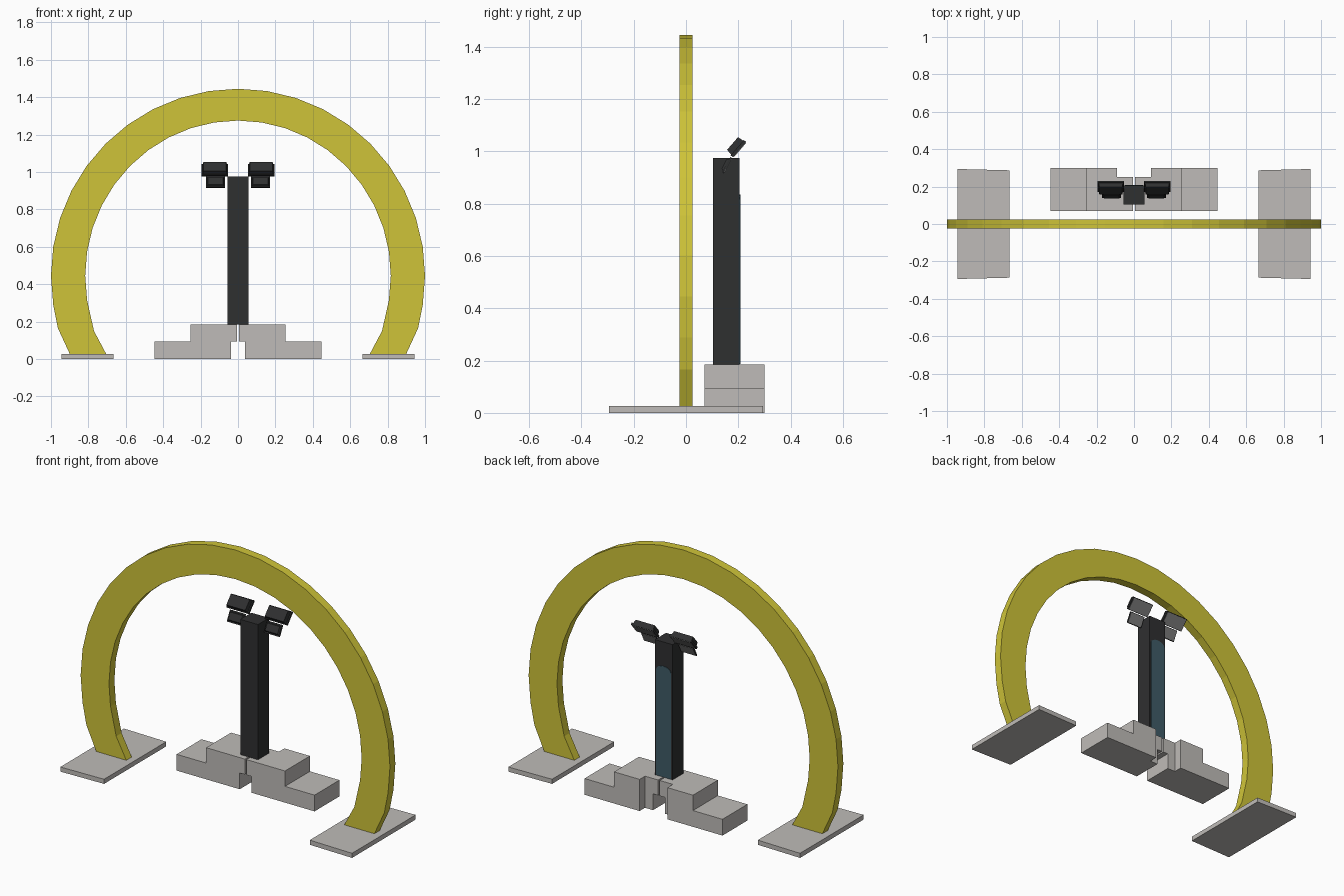
import bpy, bmesh, math
from mathutils import Vector

if "Cube" in bpy.data.objects:
    bpy.data.objects.remove(bpy.data.objects["Cube"])


def mat(name, c):
    m = bpy.data.materials.new(name)
    m.diffuse_color = (*c, 1)
    m.use_nodes = True
    m.node_tree.nodes["Principled BSDF"].inputs["Base Color"].default_value = m.diffuse_color
    return m


YELLOW = mat("yellow", (0.62, 0.55, 0.04))
STONE = mat("stone grey", (0.52, 0.50, 0.48))
BLACK = mat("black", (0.028, 0.029, 0.030))
TEAL = mat("dark teal", (0.05, 0.105, 0.135))
SCREEN = mat("screen grey", (0.22, 0.22, 0.22))


def loft(name, a, b, m):
    """Closed solid between two matching outlines."""
    bm = bmesh.new()
    va = [bm.verts.new(p) for p in a]
    vb = [bm.verts.new(p) for p in b]
    n = len(va)
    bm.faces.new(va)
    bm.faces.new(vb[::-1])
    for i in range(n):
        j = (i + 1) % n
        bm.faces.new((va[j], va[i], vb[i], vb[j]))
    bmesh.ops.recalc_face_normals(bm, faces=bm.faces)
    me = bpy.data.meshes.new(name)
    bm.to_mesh(me)
    bm.free()
    me.materials.append(m)
    ob = bpy.data.objects.new(name, me)
    bpy.context.collection.objects.link(ob)
    return ob


def prism_xz(name, pts, y0, y1, m):
    return loft(name, [(x, y0, z) for x, z in pts], [(x, y1, z) for x, z in pts], m)


def prism_xy(name, pts, z0, z1, m):
    return loft(name, [(x, y, z0) for x, y in pts], [(x, y, z1) for x, y in pts], m)


# Arch: open ring with feet cut level on the plates
def arc(rx, rz, foot):
    half = [(rx * math.sin(math.radians(9 * i)), 0.445 + rz * math.cos(math.radians(9 * i)))
            for i in range(12)] + foot
    return [(-x, z) for x, z in half[:0:-1]] + half


outer = arc(1.0, 1.0, [(0.963, 0.165), (0.897, 0.022)])
inner = arc(0.817, 0.83, [(0.77, 0.15), (0.702, 0.022)])
bm = bmesh.new()
rings = [[bm.verts.new((x, y, z)) for x, z in pts]
         for pts, y in ((outer, -0.025), (inner, -0.025), (inner, 0.025), (outer, 0.025))]
for k in range(4):
    p, q = rings[k], rings[(k + 1) % 4]
    for i in range(len(p) - 1):
        bm.faces.new((p[i], p[i + 1], q[i + 1], q[i]))
for i in (0, -1):
    bm.faces.new([r[i] for r in rings])
bmesh.ops.recalc_face_normals(bm, faces=bm.faces)
me = bpy.data.meshes.new("arch")
bm.to_mesh(me)
bm.free()
me.materials.append(YELLOW)
bpy.context.collection.objects.link(bpy.data.objects.new("arch", me))


def slab(name, s, cx, cy, cz, u, n, d0, d1, w0, h0, w1, h1, m):
    """Tapered box on a tilted frame: u runs up the screen, n out of its back."""
    c, u, n = Vector((s * cx, cy, cz)), Vector((0, *u)).normalized(), Vector((0, *n)).normalized()

    def rect(d, w, h):
        return [c + n * d + Vector((i * w / 2, 0, 0)) + u * (j * h / 2)
                for i, j in ((-1, -1), (1, -1), (1, 1), (-1, 1))]
    loft(name, rect(d0, w0, h0), rect(d1, w1, h1), m)


for s, side in ((-1, "left"), (1, "right")):
    # Foot plates under the arch
    prism_xy(side + "_foot_plate", [(s * x, y) for x, y in
             ((0.943, -0.294), (0.943, 0.294), (0.665, 0.287), (0.665, -0.287))],
             0, 0.027, STONE)
    # Stepped pedestal half, with a notch at the back
    lower = ((0.446, 0.07), (0.446, 0.3), (0.09, 0.3), (0.09, 0.25), (0.038, 0.25), (0.038, 0.07))
    upper = ((0.255, 0.07), (0.255, 0.3), (0.09, 0.3), (0.09, 0.25), (0.005, 0.25), (0.005, 0.07))
    prism_xy(side + "_pedestal_step", [(s * x, y) for x, y in lower], 0, 0.095, STONE)
    prism_xy(side + "_pedestal_top", [(s * x, y) for x, y in upper], 0.095, 0.185, STONE)

    # Upper display: rim, tapered housing, screen
    f = ((0.05, 0.058), (-0.058, 0.05))
    slab(side + "_display_rim", s, 0.124, 0.205, 1.006, *f, 0, 0.012, 0.143, 0.077, 0.143, 0.077, BLACK)
    slab(side + "_display_housing", s, 0.124, 0.205, 1.006, *f, 0.012, 0.036, 0.13, 0.07, 0.122, 0.064, BLACK)
    slab(side + "_display_screen", s, 0.124, 0.205, 1.006, *f, -0.002, 0.002, 0.134, 0.07, 0.134, 0.07, SCREEN)
    # Lower display
    f = ((0.031, 0.06), (-0.06, 0.031))
    slab(side + "_small_rim", s, 0.12, 0.16, 0.945, *f, 0, 0.007, 0.1, 0.066, 0.1, 0.066, BLACK)
    slab(side + "_small_housing", s, 0.12, 0.16, 0.945, *f, 0.007, 0.016, 0.09, 0.052, 0.08, 0.042, BLACK)
    slab(side + "_small_screen", s, 0.12, 0.16, 0.945, *f, -0.002, 0.002, 0.093, 0.059, 0.093, 0.059, SCREEN)

# Post and the round-topped panel on its back
prism_xz("post", [(-0.057, 0.185), (0.057, 0.185), (0.057, 0.975), (-0.057, 0.975)], 0.103, 0.205, BLACK)
top = [(0.048 * math.cos(math.pi * i / 8), 0.805 + 0.03 * math.sin(math.pi * i / 8)) for i in range(9)]
prism_xz("back_panel", [(-0.048, 0.187), (0.048, 0.187)] + top, 0.2, 0.208, TEAL)
